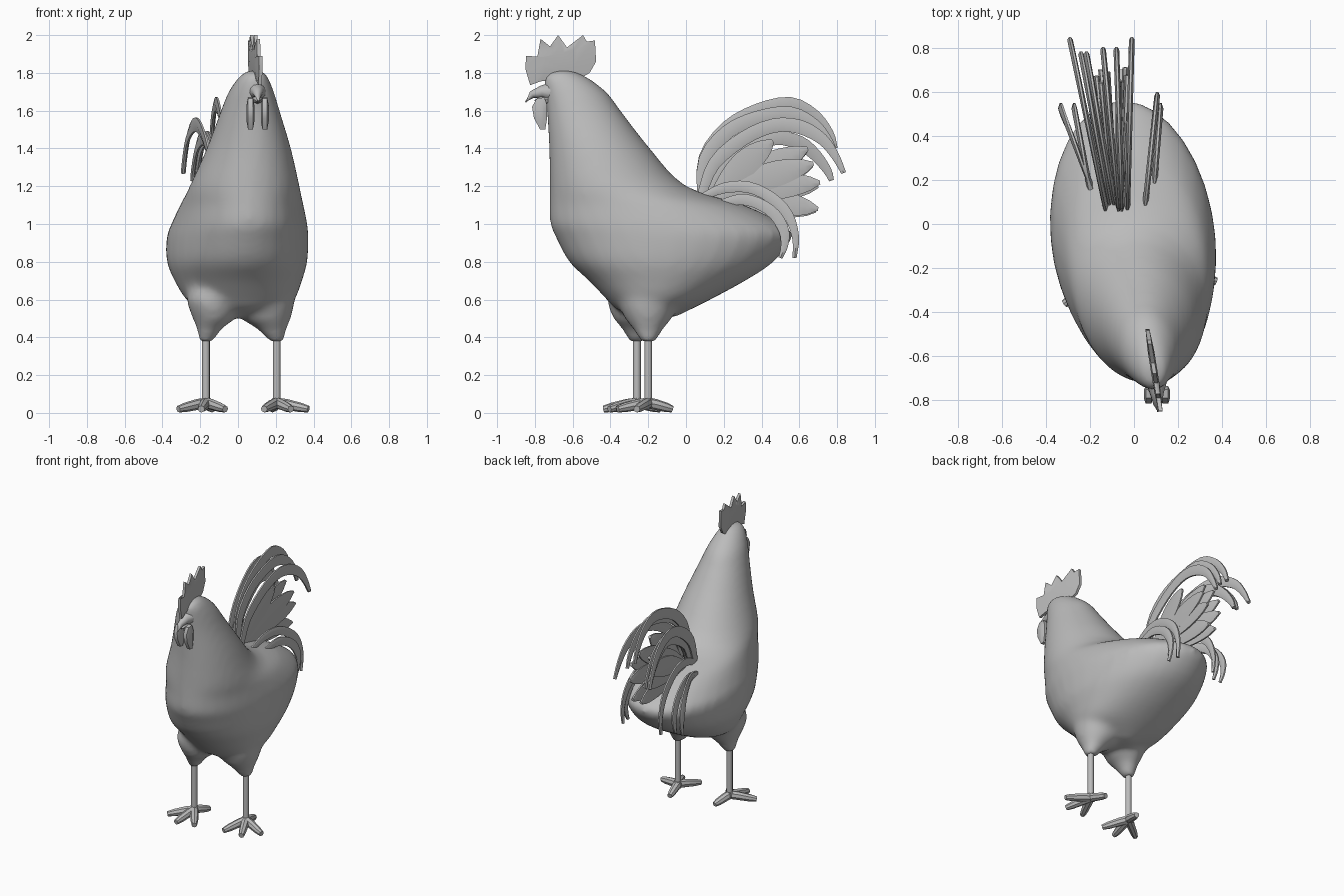
import bpy, bmesh, math
from mathutils import Vector

if "Cube" in bpy.data.objects:
    bpy.data.objects.remove(bpy.data.objects["Cube"])

mat = bpy.data.materials.new("plain grey")
mat.diffuse_color = (0.5, 0.5, 0.5, 1)
mat.use_nodes = True
mat.node_tree.nodes["Principled BSDF"].inputs["Base Color"].default_value = mat.diffuse_color


def spline(pts, sub):
    """Catmull-Rom resampling of a list of equal-length tuples."""
    P = [Vector(p) for p in pts]
    P = [P[0] * 2 - P[1]] + P + [P[-1] * 2 - P[-2]]
    out = []
    for i in range(1, len(P) - 2):
        a, b, c, d = P[i - 1:i + 3]
        for k in range(sub):
            t = k / sub
            out.append(0.5 * (2 * b + (c - a) * t + (2 * a - 5 * b + 4 * c - d) * t * t
                              + (3 * b - 3 * c + d - a) * t ** 3))
    return out + [P[-2]]


def finish(name, bm, angle=40):
    bmesh.ops.recalc_face_normals(bm, faces=bm.faces)
    me = bpy.data.meshes.new(name)
    bm.to_mesh(me)
    bm.free()
    ob = bpy.data.objects.new(name, me)
    bpy.context.collection.objects.link(ob)
    me.materials.append(mat)
    bpy.ops.object.select_all(action='DESELECT')
    ob.select_set(True)
    bpy.context.view_layer.objects.active = ob
    bpy.ops.object.shade_smooth_by_angle(angle=math.radians(angle))
    return ob


def skin(name, rings, angle=40):
    """Join rings of points into a closed skin."""
    bm = bmesh.new()
    R = [[bm.verts.new(p) for p in r] for r in rings]
    n = len(R[0])
    for a, b in zip(R, R[1:]):
        for i in range(n):
            bm.faces.new((a[i], a[(i + 1) % n], b[(i + 1) % n], b[i]))
    bm.faces.new(R[0])
    bm.faces.new(R[-1])
    return finish(name, bm, angle)


def loft(name, rows, shear=0.0, n=32, sub=3):
    """Stack of ellipses; each row is z, y_min, y_max, x_min, x_max."""
    flat = [(r[0], r[1], r[2]) for r in rows]
    wide = [(r[0], r[3], r[4]) for r in rows]
    rings = []
    for (z, y0, y1), (_, x0, x1) in zip(spline(flat, sub), spline(wide, sub)):
        ring = []
        for i in range(n):
            a = 2 * math.pi * i / n
            dy = math.sin(a) * (y1 - y0) / 2
            ring.append(((x0 + x1) / 2 + math.cos(a) * (x1 - x0) / 2 - shear * dy,
                         (y0 + y1) / 2 + dy, z))
        rings.append(ring)
    return skin(name, rings, 60)


def tube(name, pts, radii, n=8):
    """Round tapered tube through points."""
    P = [Vector(p) for p in pts]
    rings = []
    for i, p in enumerate(P):
        d = (P[min(i + 1, len(P) - 1)] - P[max(i - 1, 0)]).normalized()
        u = d.orthogonal().normalized()
        v = d.cross(u)
        rings.append([p + (u * math.cos(2 * math.pi * k / n) + v * math.sin(2 * math.pi * k / n)) * radii[i]
                      for k in range(n)])
    return skin(name, rings)


def feather(name, path, x0, x1, width, blade=False):
    """Flat feather following a (y, z) path, drifting from x0 to x1."""
    P = spline([(0, y, z) for y, z in path], 3 if not blade else 6)
    ya, yb = path[0][0], max(p[0] for p in path)
    rings = []
    for i, p in enumerate(P):
        t = i / (len(P) - 1)
        d = (P[min(i + 1, len(P) - 1)] - P[max(i - 1, 0)]).normalized()
        s = Vector((0, -d.z, d.y))
        if blade:
            w = width * (0.12 + 0.88 * math.sin(math.pi * t ** 1.25) ** 0.7) if 0 < t < 1 else width * 0.14
        else:
            w = width * min(1, 0.6 + 2 * t) * (1 if t < 0.6 else 1 - 0.65 * (t - 0.6) / 0.4)
        c = Vector((x0 + (x1 - x0) * (p.y - ya) / (yb - ya), p.y, p.z))
        h = Vector((0.013, 0, 0))
        rings.append([c - s * w / 2 - h * .4, c - h, c + s * w / 2 - h * .4,
                      c + s * w / 2 + h * .4, c + h, c - s * w / 2 + h * .4])
    return skin(name, rings, 50)


# body, neck and head in one piece
body = loft("body", [
    (1.816, -0.68, -0.62, 0.06, 0.12), (1.785, -0.75, -0.535, 0.01, 0.155),
    (1.70, -0.75, -0.42, -0.05, 0.19), (1.60, -0.738, -0.345, -0.09, 0.22),
    (1.40, -0.725, -0.19, -0.165, 0.28), (1.20, -0.722, 0.0, -0.255, 0.325),
    (1.10, -0.722, 0.31, -0.305, 0.345), (1.0, -0.72, 0.51, -0.35, 0.364),
    (0.93, -0.69, 0.565, -0.375, 0.37), (0.80, -0.62, 0.465, -0.375, 0.365),
    (0.70, -0.515, 0.315, -0.335, 0.338), (0.60, -0.42, 0.13, -0.275, 0.30),
    (0.55, -0.37, 0.03, -0.20, 0.23), (0.505, -0.27, -0.06, -0.06, 0.07)], shear=0.08)

# thighs, shanks and feet: side, x, y, thigh x-ranges, toe headings
legs = [("left", -0.17, -0.26, [(-.24, -.04), (-.272, -.01), (-.24, -.02), (-.22, -.08), (-.208, -.132)],
         (-55, -8, 35, 165)),
        ("right", 0.205, -0.20, [(.05, .26), (.01, .30), (.02, .28), (.095, .26), (.167, .243)],
         (70, 25, -22, 190))]
thighs = []
for side, lx, ly, xr, headings in legs:
    half = (0.12, 0.16, 0.125, 0.085, 0.04)
    thighs.append(loft(side + "_thigh", [(z, ly - h, ly + h, a, b)
                                         for z, h, (a, b) in zip((.70, .60, .50, .45, .375), half, xr)], n=20))
    tube(side + "_shank", [(lx, ly, 0.45), (lx, ly, 0.04)], [0.021, 0.021], 10)
    for k, deg in enumerate(headings):
        a = math.radians(deg)
        dx, dy = math.sin(a), -math.cos(a)
        L = 0.13 if k == 3 else 0.178
        tube(f"{side}_toe_{k + 1}",
             [(lx + dx * L * t, ly + dy * L * t, z) for t, z in ((-.12, .055), (.3, .045), (.75, .029), (1, .02))],
             [0.028, 0.029, 0.025, 0.018])

# blend the thighs into the body
bpy.ops.object.select_all(action='DESELECT')
for ob in thighs + [body]:
    ob.select_set(True)
bpy.context.view_layer.objects.active = body
bpy.ops.object.join()
body.modifiers.clear()
rm = body.modifiers.new("blend", 'REMESH')
rm.mode, rm.voxel_size, rm.use_smooth_shade = 'VOXEL', 0.02, True
sm = body.modifiers.new("soften", 'SMOOTH')
sm.factor, sm.iterations = 0.5, 12


def plate(name, outline, place, thick):
    """Extruded (y, z) outline, thinner at the rim; place(y) gives the centre x."""
    bm = bmesh.new()
    n = len(outline)
    cy, cz = sum(p[0] for p in outline) / n, sum(p[1] for p in outline) / n
    layers = []
    for s in (-1, 1):
        rim = [bm.verts.new((place(y) + s * thick * 0.3, y, z)) for y, z in outline]
        mid = [bm.verts.new((place(y) + s * thick * 0.5, y, z))
               for y, z in ((cy + (y - cy) * .5, cz + (z - cz) * .5) for y, z in outline)]
        for i in range(n):
            j = (i + 1) % n
            bm.faces.new((rim[i], rim[j], mid[j], mid[i]))
        bmesh.ops.triangulate(bm, faces=[bm.faces.new(mid)])
        layers.append(rim)
    for i in range(n):
        j = (i + 1) % n
        bm.faces.new((layers[0][i], layers[0][j], layers[1][j], layers[1][i]))
    return finish(name, bm, 50)


# comb
plate("comb", [(-.847, 1.89), (-.79, 1.87), (-.77, 1.98), (-.72, 1.94), (-.677, 2.0), (-.63, 1.935),
               (-.545, 2.0), (-.525, 1.965), (-.482, 1.972), (-.476, 1.86), (-.51, 1.80), (-.56, 1.77),
               (-.66, 1.77), (-.77, 1.755), (-.825, 1.735), (-.85, 1.82)],
      lambda y: 0.06 - (y + 0.47) * 0.16, 0.03)

# beak, hooked, with a small lower half
tube("upper_beak", [(.10, -.70, 1.70), (.103, -.765, 1.70), (.106, -.815, 1.685), (.108, -.85, 1.645)],
     [0.055, 0.033, 0.02, 0.004], 10)
tube("lower_beak", [(.10, -.70, 1.665), (.104, -.77, 1.66), (.106, -.80, 1.65)], [0.035, 0.02, 0.005], 8)

# wattles
for side, wx in (("left", 0.066), ("right", 0.142)):
    plate(side + "_wattle", [(-.79, 1.665), (-.815, 1.62), (-.805, 1.56), (-.772, 1.50), (-.745, 1.50),
                             (-.735, 1.56), (-.735, 1.63), (-.75, 1.67)],
          lambda y: wx, 0.042)

# tail: arching sickle feathers
high = [(.08, 1.15), (.10, 1.35), (.22, 1.51), (.38, 1.60), (.55, 1.635), (.68, 1.575), (.76, 1.48), (.79, 1.40)]
mid = [(.08, 1.15), (.15, 1.32), (.30, 1.45), (.46, 1.52), (.60, 1.515), (.72, 1.45), (.79, 1.36), (.835, 1.27)]
low = [(.10, 1.13), (.18, 1.30), (.32, 1.40), (.47, 1.455), (.60, 1.43), (.69, 1.36), (.75, 1.28), (.77, 1.23)]
for i, (path, x0, x1) in enumerate([(high, -.07, -.14), (high, -.055, -.08), (mid, -.13, -.29),
                                    (mid, -.03, -.01), (low, -.11, -.24), (low, -.09, -.215)]):
    lift = -.05 if i == 1 else 0
    feather(f"sickle_feather_{i + 1}", [(y, z + lift * min(1, 2 * y)) for y, z in path], x0, x1, 0.075)

# tail: broad straight blade feathers
for i, (y, z, x) in enumerate([(.46, 1.44, -.03), (.645, 1.40, -.07), (.675, 1.32, -.03), (.71, 1.22, -.04),
                               (.70, 1.08, -.06), (.64, 1.39, -.15), (.67, 1.31, -.17), (.70, 1.20, -.15),
                               (.69, 1.07, -.12)]):
    feather(f"blade_feather_{i + 1}", [(.12, 1.12), ((.12 + y) / 2, (1.12 + z) / 2 + .02), (y, z)],
            -.05 + x * .3, x, 0.14, True)

# drooping side feathers around the saddle
droop = [(.08, 1.14), (.2, 1.19), (.33, 1.195), (.45, 1.14), (.54, 1.05), (.58, .93), (.575, .82)]
droop2 = [(.16, 1.10), (.28, 1.13), (.38, 1.11), (.47, 1.05), (.52, .96), (.52, .88), (.50, .82)]
for i, (path, x0, x1) in enumerate([(droop, .05, .105), (droop2, .09, .12), (droop2, -.19, -.33),
                                    (droop2, -.20, -.27), (droop, -.13, -.20)]):
    feather(f"saddle_feather_{i + 1}", path, x0, x1, 0.06)
